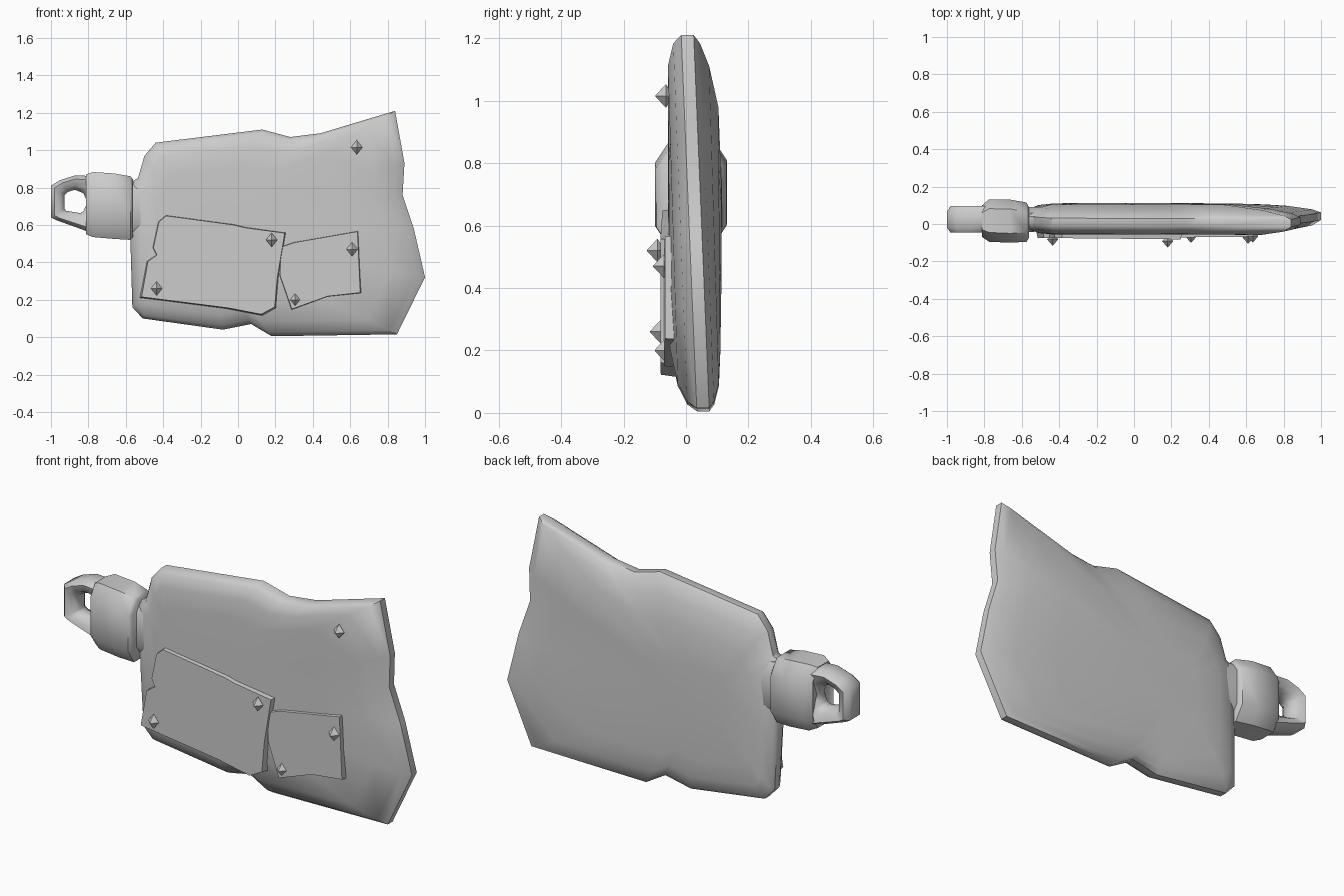
import bpy, bmesh, math
from mathutils import Vector

cube = bpy.data.objects.get("Cube")
if cube:
    bpy.data.objects.remove(cube, do_unlink=True)

grey = bpy.data.materials.new("plain grey")
grey.use_nodes = True
GREY = (0.6, 0.6, 0.6, 1)
grey.diffuse_color = GREY
grey.node_tree.nodes["Principled BSDF"].inputs["Base Color"].default_value = GREY


def loft(name, rings, angle=35, closed=False):
    """Skin a list of equal point rings; cap the ends or join them."""
    bm = bmesh.new()
    loops = [[bm.verts.new(p) for p in ring] for ring in rings]
    pairs = list(zip(loops, loops[1:]))
    if closed:
        pairs.append((loops[-1], loops[0]))
    else:
        bm.faces.new(loops[0])
        bm.faces.new(loops[-1])
    for a, b in pairs:
        for i in range(len(a)):
            j = (i + 1) % len(a)
            bm.faces.new((a[i], a[j], b[j], b[i]))
    bmesh.ops.recalc_face_normals(bm, faces=bm.faces)
    mesh = bpy.data.meshes.new(name)
    bm.to_mesh(mesh)
    bm.free()
    mesh.materials.append(grey)
    obj = bpy.data.objects.new(name, mesh)
    bpy.context.collection.objects.link(obj)
    bpy.ops.object.select_all(action='DESELECT')
    obj.select_set(True)
    bpy.context.view_layer.objects.active = obj
    bpy.ops.object.shade_smooth_by_angle(angle=math.radians(angle))
    return obj


# Slab: ragged outline, thin at the rim and swelling towards the middle
outline = [(-.57, .83), (-.535, .85), (-.5, .97), (-.44, 1.04), (.13, 1.11),
           (.28, 1.07), (.44, 1.09), (.84, 1.21), (.89, .93), (.88, .76),
           (.94, .58), (1, .32), (.85, .015), (.18, .005), (.07, .07),
           (-.08, .04), (-.51, .1), (-.565, .16), (-.575, .5)]
cx, cz = -.2, .55


def slab_ring(scale, y):
    ring = []
    for x, z in outline:
        lean = .025 * (.6 - z) / .6 * max(0, scale - .6) / .4
        ring.append((cx + (x - cx) * scale, y + lean, cz + (z - cz) * scale))
    return ring


sections = [(.3, -.057), (.65, -.054), (.85, -.042), (.96, -.018), (1, .01),
            (1, .05), (.96, .068), (.85, .09), (.65, .107), (.3, .113)]
loft("slab", [slab_ring(s, y) for s, y in sections], 40)


# Collar: rounded box sections along x
def box_ring(x, y0, y1, z0, z1, cut):
    c, d = cut, cut * 1.5
    return [(x, y, z) for y, z in (
        (y0 + c, z0), (y1 - c, z0), (y1, z0 + d), (y1, z1 - d),
        (y1 - c, z1), (y0 + c, z1), (y0, z1 - d), (y0, z0 + d))]


loft("collar", [box_ring(-.8, -.055, .085, .57, .85, .035),
                box_ring(-.812, -.07, .1, .55, .87, .04),
                box_ring(-.775, -.095, .132, .535, .883, .05),
                box_ring(-.66, -.1, .13, .525, .875, .05),
                box_ring(-.575, -.095, .115, .52, .86, .05),
                box_ring(-.562, -.075, .09, .535, .845, .04)], 50)
loft("neck", [box_ring(-.62, -.045, .09, .56, .84, .03),
              box_ring(-.5, -.04, .09, .56, .82, .03)])

# Hanging loop: ring swept between a hole and an uneven outer edge
outer = [(-.70, .72), (-.74, .86), (-.87, .865), (-.95, .84), (-1, .81),
         (-1, .64), (-.97, .625), (-.79, .56), (-.73, .58)]
hole = Vector((-.872, .722))
section = [(0, .0), (0, .045), (.3, .08), (.75, .095), (1, .065),
           (1, -.02), (.75, -.045), (.3, -.035)]
loop_rings = []
for point in outer:
    edge = Vector(point)
    inner = hole + (edge - hole).normalized() * .066
    ring = []
    for t, y in section:
        p = inner.lerp(edge, t)
        ring.append((p.x, y, p.y))
    loop_rings.append(ring)
loft("hanging_loop", loop_rings, 50, closed=True)


# Riveted patches: flat plates with slightly flared backs
def patch(name, points, front, tilt):
    mx = sum(p[0] for p in points) / len(points)
    mz = sum(p[1] for p in points) / len(points)
    rings = []
    for s, y in ((1, -.025), (.975, front)):
        rings.append([(mx + (x - mx) * s, y + tilt * (x - mx),
                       mz + (z - mz) * s) for x, z in points])
    loft(name, rings, 20)


patch("large_patch", [(-.525, .21), (-.05, .15), (.13, .115), (.205, .155),
                      (.22, .32), (.26, .56), (.04, .59), (-.02, .605),
                      (-.39, .655), (-.43, .62), (-.46, .48), (-.44, .44),
                      (-.49, .405)], -.078, -.01)
patch("small_patch", [(.285, .145), (.48, .215), (.66, .235), (.645, .57),
                      (.3, .51), (.225, .485), (.22, .33)], -.07, .01)

# Studs: short shank under a four-sided point
studs = [(-.435, .26, -.115), (.18, .52, -.125), (.305, .2, -.1),
         (.61, .47, -.105), (.635, 1.015, -.098)]
for n, (x, z, tip) in enumerate(studs, 1):
    rings = []
    for r, y in ((.02, -.03), (.02, tip + .045), (.038, tip + .034), (.002, tip)):
        rings.append([(x + .8 * r * math.cos(a), y, z + r * math.sin(a))
                      for a in (k * math.pi / 2 for k in range(4))])
    loft(f"stud_{n}", rings, 20)
